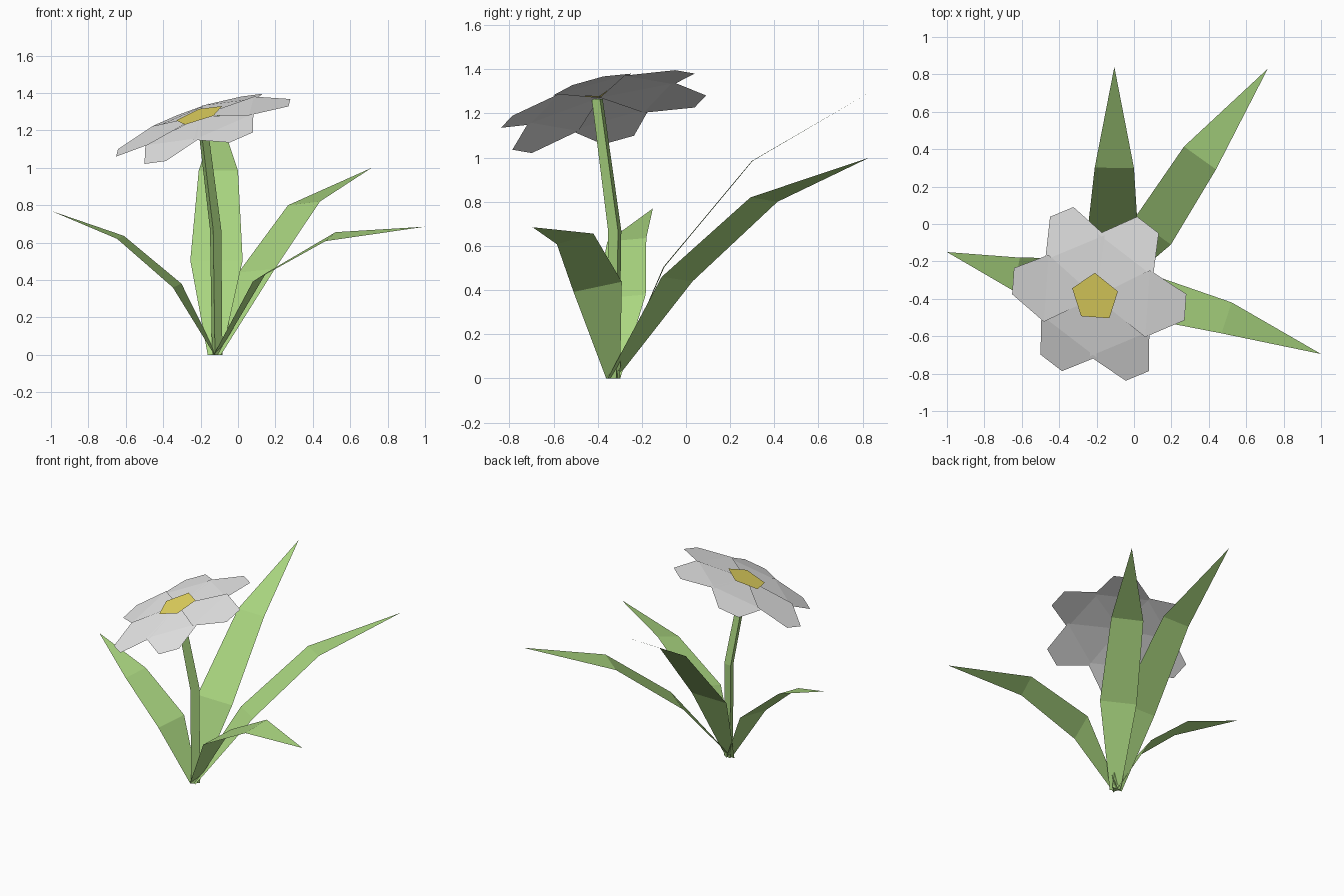
import bpy
import math
from mathutils import Vector

if "Cube" in bpy.data.objects:
    bpy.data.objects.remove(bpy.data.objects["Cube"])


def material(name, rgb):
    m = bpy.data.materials.new(name)
    m.diffuse_color = (*rgb, 1.0)
    m.use_nodes = True
    m.node_tree.nodes["Principled BSDF"].inputs["Base Color"].default_value = m.diffuse_color
    return m


GREEN = material("leaf_green", (0.40, 0.67, 0.215))
WHITE = material("petal_white", (0.85, 0.85, 0.85))
YELLOW = material("centre_yellow", (0.88, 0.75, 0.13))


def build(name, verts, faces, mat):
    mesh = bpy.data.meshes.new(name)
    mesh.from_pydata([tuple(v) for v in verts], [], faces)
    mesh.materials.append(mat)
    mesh.update()
    obj = bpy.data.objects.new(name, mesh)
    bpy.context.collection.objects.link(obj)
    return obj


def leaf(name, stations, tip):
    """Flat folded blade; stations are (x, y, z, half width, lift of right edge)."""
    tip = Vector(tip)
    along = tip - Vector(stations[0][:3])
    right = Vector((along.y, -along.x, 0)).normalized()
    verts = []
    for x, y, z, half, lift in stations:
        offset = right * half + Vector((0, 0, lift))
        verts += [Vector((x, y, z)) - offset, Vector((x, y, z)) + offset]
    verts.append(tip)
    n = len(stations)
    faces = [(2 * i, 2 * i + 1, 2 * i + 3, 2 * i + 2) for i in range(n - 1)]
    faces.append((2 * n - 2, 2 * n - 1, 2 * n))
    build(name, verts, faces, GREEN)


# Four leaves fanning out from the foot of the stem
leaf("left_leaf", [(-0.12, -0.33, 0, 0.033, 0),
                   (-0.325, -0.295, 0.37, 0.115, 0.01),
                   (-0.628, -0.268, 0.628, 0.09, 0.008)], (-1.0, -0.15, 0.77))
leaf("right_leaf", [(-0.12, -0.33, 0, 0.033, 0),
                    (0.115, -0.40, 0.415, 0.115, -0.023),
                    (0.495, -0.502, 0.632, 0.087, -0.024)], (1.0, -0.695, 0.685))
leaf("back_right_leaf", [(-0.12, -0.335, 0, 0.035, 0),
                         (0.10, -0.04, 0.45, 0.12, 0.01),
                         (0.353, 0.353, 0.81, 0.105, 0.01)], (0.715, 0.83, 1.0))
leaf("back_leaf", [(-0.125, -0.32, 0, 0.037, 0),
                   (-0.115, -0.10, 0.505, 0.14, 0),
                   (-0.105, 0.30, 0.985, 0.105, 0)], (-0.105, 0.84, 1.3))

# Three-sided stem with one bend
verts = []
for x, y, z, r in [(-0.115, -0.325, 0, 0.033),
                   (-0.124, -0.318, 0.67, 0.036),
                   (-0.197, -0.398, 1.265, 0.03)]:
    for k in range(3):
        a = math.radians(-104 + 120 * k)
        verts.append((x + r * math.cos(a), y + r * math.sin(a), z))
faces = [(3 * i + k, 3 * i + (k + 1) % 3, 3 * i + 3 + (k + 1) % 3, 3 * i + 3 + k)
         for i in range(2) for k in range(3)]
build("stem", verts, faces + [(2, 1, 0), (6, 7, 8)], GREEN)

# Tilted frame of the flower head
centre = Vector((-0.205, -0.39, 1.272))
normal = Vector((-0.33, -0.257, 1)).normalized()
u = Vector((1, 0, 0.33)).normalized()
v = normal.cross(u)


def on_flower(angle, along, across, up):
    c, s = math.cos(angle), math.sin(angle)
    return (centre + u * (along * c - across * s)
            + v * (along * s + across * c) + normal * up)


# Six drooping petals; the left and right ones lie on top
for k in range(6):
    a = math.radians(-8.5 + 60 * k)
    up = 0.006 if k % 3 == 0 else 0.0
    petal = [on_flower(a, 0, 0, up),
             on_flower(a, 0.285, -0.186, up - 0.028),
             on_flower(a, 0.485, -0.073, up - 0.069),
             on_flower(a, 0.485, 0.073, up - 0.069),
             on_flower(a, 0.285, 0.186, up - 0.028)]
    build(f"petal_{k + 1}", petal, [(0, 1, 4), (1, 2, 3, 4)], WHITE)

# Five-sided yellow centre
ring = [on_flower(math.radians(86 + 72 * k), 0.135, 0, 0.010) for k in range(5)]
build("flower_centre", ring, [tuple(range(5))], YELLOW)
